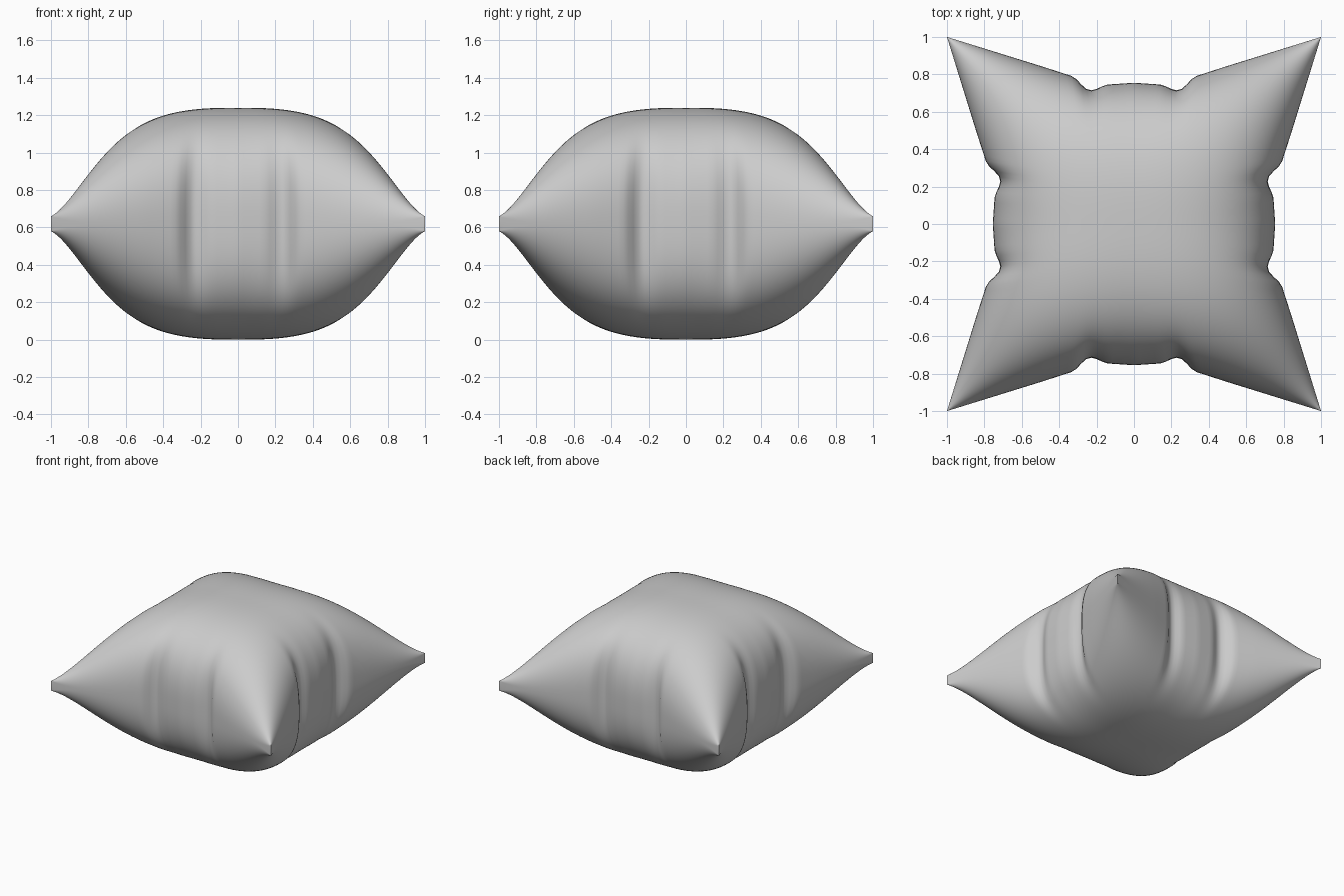
import bpy, bmesh, math

if "Cube" in bpy.data.objects:
    bpy.data.objects.remove(bpy.data.objects["Cube"])

N = 110            # grid segments per side
MID = 0.62         # seam height
# inward pull of the seam along each side, including the pinched folds
PULL = [(0, .245), (.15, .255), (.22, .287), (.26, .277), (.32, .213), (.5, .155), (1, 0)]


def seam_pull(v):
    v = min(abs(v), 1)
    for (a, pa), (b, pb) in zip(PULL, PULL[1:]):
        if v <= b:
            return pa + (pb - pa) * (v - a) / (b - a)
    return 0


def side_pos(u, v):
    # overall concave sides, with the folds fading in towards the seam
    base = .25 * (1 - abs(v) ** 1.2)
    w = abs(u) ** 6
    return u * (1 - base * (1 - w) - seam_pull(v) * w)


def puff(u, v):
    # full, rounded middle easing into conical corners
    t = abs(u * v)
    n = 2.75 - .75 * t
    p = .364 + .136 * t
    a = max(0, 1 - abs(u) ** n) * max(0, 1 - abs(v) ** n)
    return MID * a ** p + .04 * t ** 8 if a > 1e-12 else .04 * t ** 8


def angle_param(i):
    return math.sin(math.pi / 2 * (2 * i / N - 1))


bm = bmesh.new()
sheets = []
for sign in (1, -1):
    g = []
    for i in range(N + 1):
        u = angle_param(i)
        row = []
        for j in range(N + 1):
            v = angle_param(j)
            row.append(bm.verts.new((side_pos(u, v), side_pos(v, u), MID + sign * puff(u, v))))
        g.append(row)
    sheets.append(g)
    for i in range(N):
        for j in range(N):
            q = [g[i][j], g[i + 1][j], g[i + 1][j + 1], g[i][j + 1]]
            bm.faces.new(q if sign > 0 else q[::-1])

# narrow wall joining the two sheets at the corners, welded along the sides
ring = [(i, 0) for i in range(N)] + [(N, j) for j in range(N)] \
    + [(i, N) for i in range(N, 0, -1)] + [(0, j) for j in range(N, 0, -1)]
top, bottom = sheets
for (a, b), (c, d) in zip(ring, ring[1:] + ring[:1]):
    bm.faces.new((bottom[a][b], bottom[c][d], top[c][d], top[a][b]))
bmesh.ops.remove_doubles(bm, verts=bm.verts, dist=.0005)
bmesh.ops.recalc_face_normals(bm, faces=bm.faces)

mesh = bpy.data.meshes.new("cushion")
bm.to_mesh(mesh)
bm.free()
for f in mesh.polygons:
    f.use_smooth = True
cushion = bpy.data.objects.new("cushion", mesh)
bpy.context.collection.objects.link(cushion)
